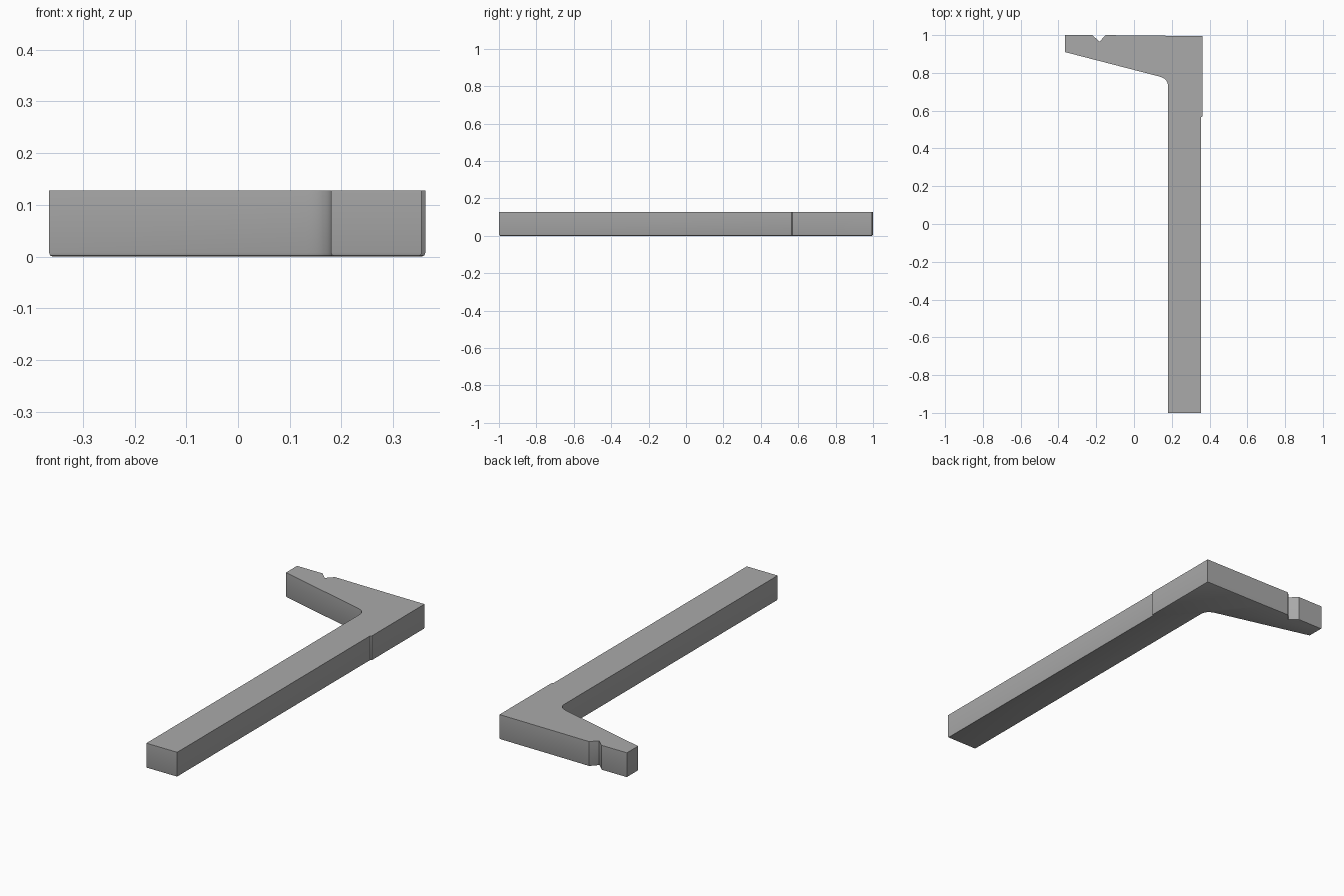
import bpy
import bmesh
from mathutils import Vector

cube = bpy.data.objects.get("Cube")
if cube:
    bpy.data.objects.remove(cube, do_unlink=True)

HEIGHT = 0.128


def make_material(name, color):
    mat = bpy.data.materials.new(name)
    mat.use_nodes = True
    mat.diffuse_color = color
    mat.node_tree.nodes["Principled BSDF"].inputs["Base Color"].default_value = color
    return mat


def fillet(start, corner, end, steps=8):
    """Points of a smooth curve that rounds off a corner."""
    a, b, c = Vector(start), Vector(corner), Vector(end)
    ts = [i / steps for i in range(steps + 1)]
    return [a * (1 - t) ** 2 + b * 2 * t * (1 - t) + c * t * t for t in ts]


# Outline: long shank, rounded inner corner, tapered arm with a V notch
outline = [Vector(p) for p in ((0.18, -1), (0.355, -1), (0.355, 0.565),
                               (0.362, 0.57), (0.362, 0.995), (0.0, 0.998),
                               (-0.15, 1), (-0.183, 0.965), (-0.22, 1),
                               (-0.365, 1), (-0.365, 0.91))]
outline += fillet((0.13, 0.782), (0.18, 0.77), (0.18, 0.73))

# Extrude the outline to a solid
bm = bmesh.new()
base = bm.faces.new([bm.verts.new((p.x, p.y, 0)) for p in outline])
top = bmesh.ops.extrude_face_region(bm, geom=[base], use_keep_orig=True)
for v in top["geom"]:
    if isinstance(v, bmesh.types.BMVert):
        v.co.z = HEIGHT
bmesh.ops.recalc_face_normals(bm, faces=bm.faces)

# Soften the lower rim
rim = [e for e in bm.edges if all(v.co.z < 0.001 for v in e.verts)]
bmesh.ops.bevel(bm, geom=rim, offset=0.007, segments=2, profile=0.5,
                affect='EDGES', clamp_overlap=True)

mesh = bpy.data.meshes.new("angled_bar")
bm.to_mesh(mesh)
bm.free()
bar = bpy.data.objects.new("angled_bar", mesh)
bpy.context.collection.objects.link(bar)
mesh.materials.append(make_material("plain grey", (0.4, 0.4, 0.4, 1)))

# Smooth only the rounded corner and rim
bpy.context.view_layer.objects.active = bar
bar.select_set(True)
bpy.ops.object.shade_smooth_by_angle(angle=0.6)
